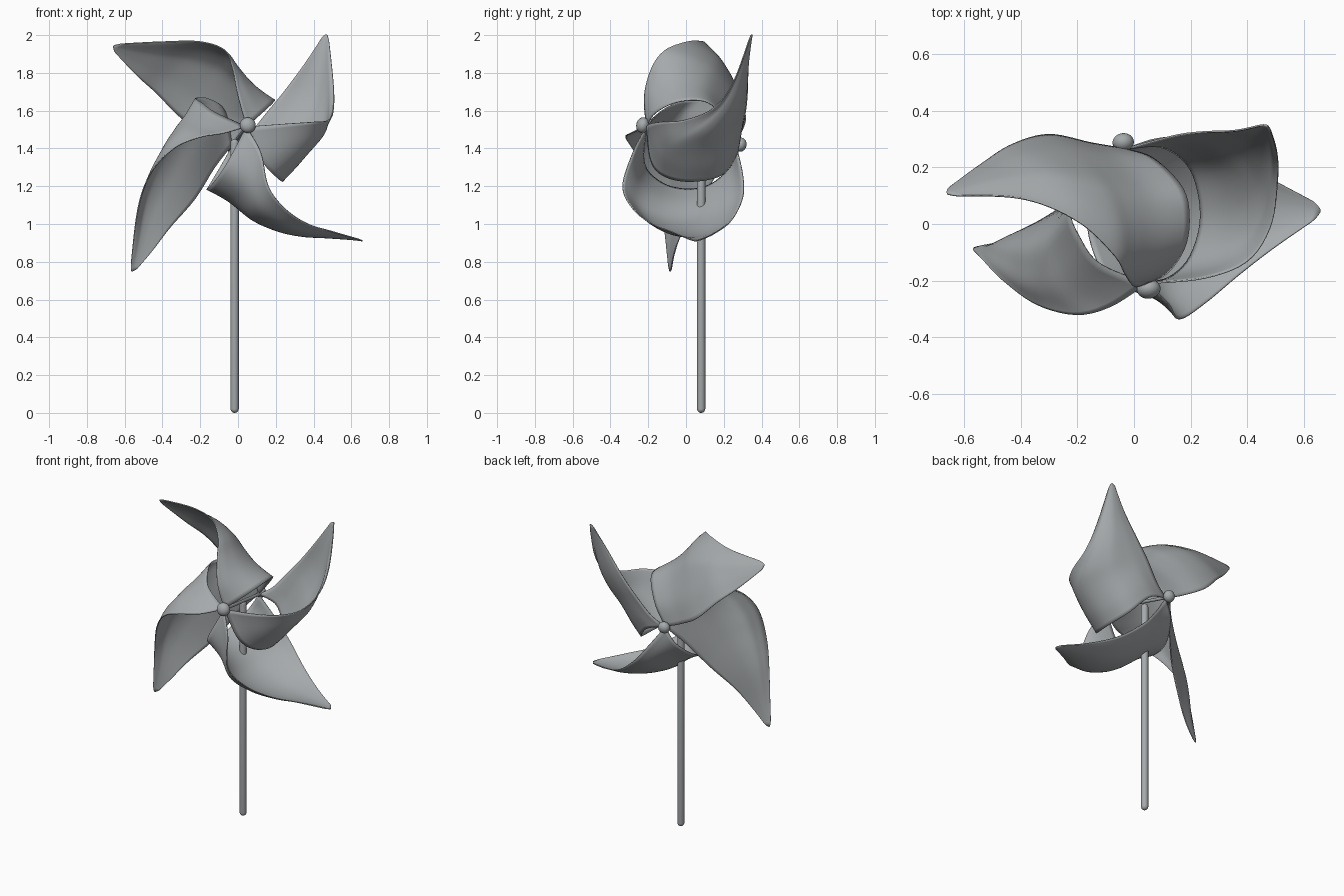
import bpy, bmesh, math
from mathutils import Vector, Matrix

if "Cube" in bpy.data.objects:
    bpy.data.objects.remove(bpy.data.objects["Cube"])

grey = bpy.data.materials.new("cool grey")
grey.diffuse_color = (0.38, 0.40, 0.41, 1)
grey.use_nodes = True
grey.node_tree.nodes["Principled BSDF"].inputs["Base Color"].default_value = grey.diffuse_color

FRONT = Vector((0.05, -0.215, 1.52))          # front end of the spin axis
BACK = Vector((-0.03, 0.285, 1.412))          # rear end of the spin axis
AXIS = Vector((0.13, -0.967, 0.215)).normalized()
O = Vector((-0.03, 0.265, 1.415))             # where sails meet at the rear
P = Vector((0.045, -0.21, 1.515))             # where sails meet at the front


def finish(name, bm, angle=40):
    bmesh.ops.recalc_face_normals(bm, faces=bm.faces)
    me = bpy.data.meshes.new(name)
    bm.to_mesh(me)
    bm.free()
    me.materials.append(grey)
    ob = bpy.data.objects.new(name, me)
    bpy.context.collection.objects.link(ob)
    bpy.context.view_layer.objects.active = ob
    for o in bpy.context.selected_objects:
        o.select_set(False)
    ob.select_set(True)
    bpy.ops.object.shade_smooth_by_angle(angle=math.radians(angle))
    return ob


def lathe(name, profile, base, direction, n=24):
    """Spin (radius, height) points around a direction."""
    bm = bmesh.new()
    vs = [bm.verts.new((r, 0, h)) for r, h in profile]
    es = [bm.edges.new(p) for p in zip(vs, vs[1:])]
    bmesh.ops.spin(bm, geom=vs + es, cent=(0, 0, 0), axis=(0, 0, 1),
                   angle=2 * math.pi, steps=n)
    bmesh.ops.remove_doubles(bm, verts=bm.verts, dist=1e-4)
    rot = Vector((0, 0, 1)).rotation_difference(direction).to_matrix().to_4x4()
    bm.transform(Matrix.Translation(base) @ rot)
    return finish(name, bm)


def curve(points):
    """Smooth curve through points, parametrised by length."""
    p = [Vector(q) for q in points]
    p = [2 * p[0] - p[1]] + p + [2 * p[-1] - p[-2]]
    dense = []
    for a, b, c, d in zip(p, p[1:], p[2:], p[3:]):
        for i in range(16):
            t = i / 16
            dense.append(0.5 * (2 * b + (c - a) * t + (2 * a - 5 * b + 4 * c - d) * t * t
                                + (3 * b - a - 3 * c + d) * t ** 3))
    dense.append(p[-2])
    dist = [0]
    for a, b in zip(dense, dense[1:]):
        dist.append(dist[-1] + (b - a).length)

    def at(t):
        want = t * dist[-1]
        for i in range(len(dense) - 1):
            if dist[i + 1] >= want:
                f = (want - dist[i]) / max(dist[i + 1] - dist[i], 1e-9)
                return dense[i].lerp(dense[i + 1], min(f, 1))
        return dense[-1]
    return at


def sail(name, tip, loop, rear, front, ns=32, nt=36):
    """Curled triangular sheet: looped hub edge, rear edge and front edge to the tip."""
    loop_edge = curve([O, *loop, P])
    rear_edge = curve([O, *rear, tip])
    front_edge = curve([P, *front, tip])
    bm = bmesh.new()
    rows = []
    for j in range(nt + 1):
        row = []
        for i in range(ns + 1):
            s = i / ns
            # rounded tip
            t = j / nt * (0.93 + 0.035 * math.sin(math.pi * s) ** 0.5)
            q = (rear_edge(t).lerp(front_edge(t), s)
                 + (1 - t) ** 1.5 * (loop_edge(s) - O.lerp(P, s)))
            row.append(bm.verts.new(q))
        rows.append(row)
    for a, b in zip(rows, rows[1:]):
        for i in range(ns):
            bm.faces.new((a[i], a[i + 1], b[i + 1], b[i]))
    mod = finish(name, bm).modifiers.new("thickness", "SOLIDIFY")
    mod.thickness = 0.006
    mod.offset = 0


# Four sails
sail("upper_left_sail", (-0.69, 0.10, 1.95),
     [(0.07, 0.23, 1.53), (0.17, 0.13, 1.635), (0.195, 0.03, 1.655),
      (0.18, -0.08, 1.635), (0.12, -0.17, 1.58)],
     [(-0.15, 0.285, 1.47), (-0.3, 0.315, 1.56), (-0.43, 0.28, 1.69), (-0.54, 0.21, 1.79)],
     [(0.0, -0.22, 1.68), (-0.03, -0.18, 1.83), (-0.07, -0.11, 1.92),
      (-0.2, 0.01, 1.965), (-0.4, 0.09, 1.965)])

sail("upper_right_sail", (0.475, 0.355, 2.035),
     [(0.10, 0.27, 1.37), (0.2, 0.19, 1.26), (0.235, 0.03, 1.225),
      (0.2, -0.11, 1.25), (0.13, -0.185, 1.33)],
     [(0.06, 0.29, 1.48), (0.16, 0.315, 1.6), (0.25, 0.325, 1.71), (0.36, 0.33, 1.86)],
     [(0.25, -0.19, 1.53), (0.4, -0.13, 1.54), (0.48, -0.01, 1.55),
      (0.505, 0.14, 1.61), (0.505, 0.25, 1.75)])

sail("lower_right_sail", (0.69, 0.05, 0.905),
     [(-0.09, 0.24, 1.31), (-0.15, 0.13, 1.21), (-0.165, 0.0, 1.185),
      (-0.13, -0.13, 1.22), (-0.06, -0.22, 1.32)],
     [(0.08, 0.30, 1.26), (0.18, 0.3, 1.14), (0.33, 0.24, 1.02), (0.5, 0.15, 0.95)],
     [(0.12, -0.28, 1.38), (0.16, -0.335, 1.2), (0.25, -0.28, 1.08),
      (0.37, -0.18, 1.0), (0.5, -0.08, 0.96)])

sail("lower_left_sail", (-0.575, -0.085, 0.715),
     [(-0.07, 0.22, 1.60), (-0.16, 0.15, 1.665), (-0.225, 0.05, 1.665),
      (-0.19, -0.05, 1.64), (-0.12, -0.14, 1.59)],
     [(-0.07, 0.24, 1.37), (-0.13, 0.18, 1.29), (-0.23, 0.08, 1.13),
      (-0.36, -0.01, 0.98), (-0.46, -0.06, 0.85)],
     [(-0.08, -0.29, 1.48), (-0.2, -0.32, 1.46), (-0.34, -0.285, 1.40),
      (-0.46, -0.2, 1.27), (-0.53, -0.13, 1.08)])

# Round-ended stick
R = 0.022
dome = [(R * math.sin(a), R - R * math.cos(a)) for a in [i * math.pi / 12 for i in range(7)]]
top = [(r, 1.45 - h) for r, h in reversed(dome)]
lathe("stick", dome + top, Vector((-0.018, 0.08, 0)), Vector((0, 0, 1)))

# Pin through the hub with a bead at each end
length = (FRONT - BACK).length
lathe("pin", [(0, 0), (0.01, 0), (0.01, length), (0, length)], BACK, (FRONT - BACK).normalized(), 16)


def bead(name, centre, r, squash):
    pts = [(r * math.sin(i * math.pi / 12), -r * squash * math.cos(i * math.pi / 12)) for i in range(13)]
    lathe(name, pts, centre, AXIS)


bead("front_bead", FRONT + AXIS * 0.015, 0.042, 0.8)
bead("rear_bead", Vector((-0.038, 0.288, 1.42)), 0.038, 0.85)
